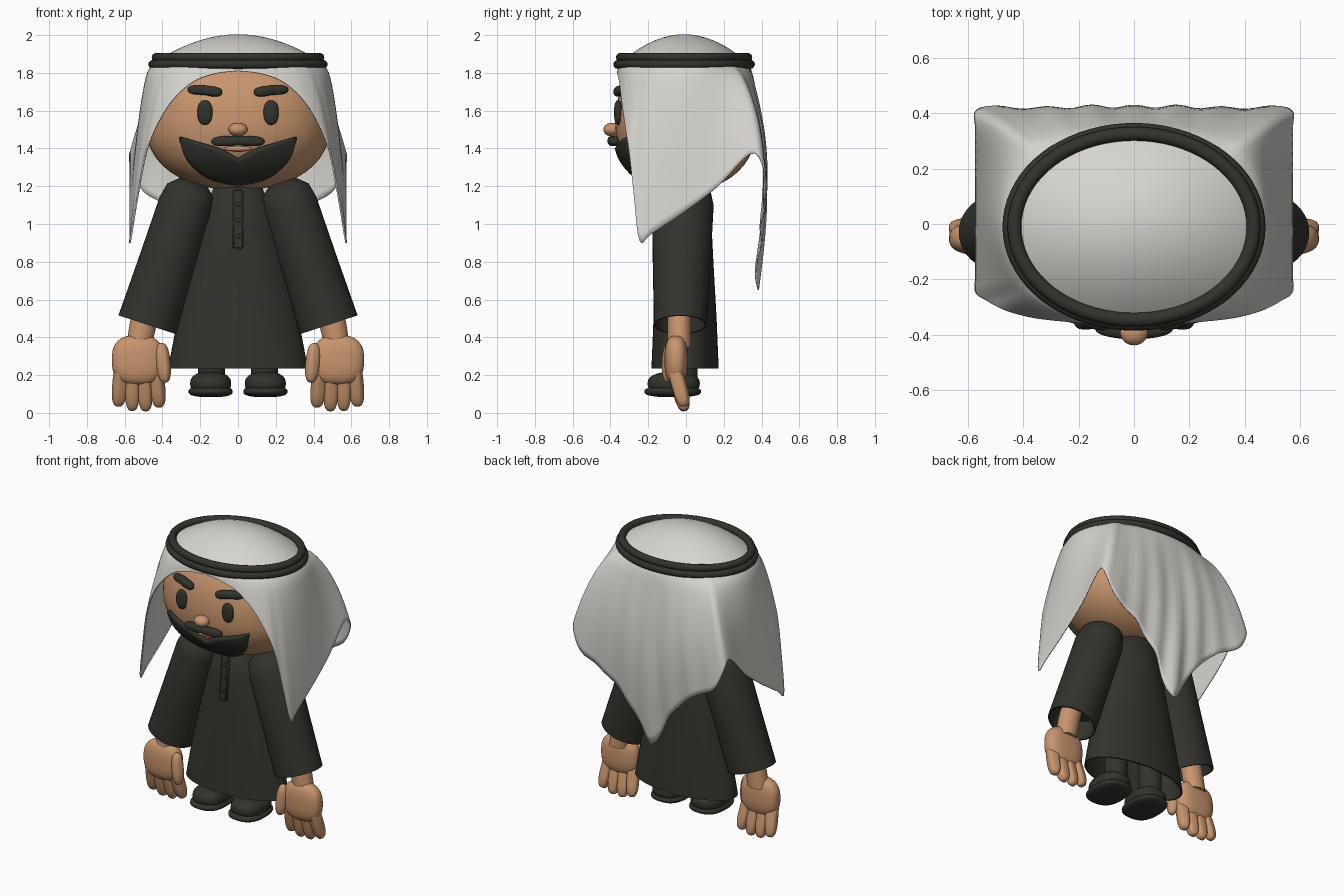
import bpy, bmesh, math
from mathutils import Vector

if "Cube" in bpy.data.objects:
    bpy.data.objects.remove(bpy.data.objects["Cube"], do_unlink=True)


def material(name, rgb):
    m = bpy.data.materials.new(name)
    m.use_nodes = True
    m.diffuse_color = (*rgb, 1)
    m.node_tree.nodes["Principled BSDF"].inputs["Base Color"].default_value = (*rgb, 1)
    return m


CLOTH = material("off_white_cloth", (0.68, 0.66, 0.62))
SKIN = material("tan_skin", (0.58, 0.30, 0.155))
DARK = material("charcoal", (0.033, 0.033, 0.026))


def finish(name, bm, mat, thickness=0, angle=50):
    bmesh.ops.recalc_face_normals(bm, faces=bm.faces)
    mesh = bpy.data.meshes.new(name)
    bm.to_mesh(mesh)
    bm.free()
    mesh.materials.append(mat)
    ob = bpy.data.objects.new(name, mesh)
    bpy.context.collection.objects.link(ob)
    if thickness:
        mod = ob.modifiers.new("thickness", 'SOLIDIFY')
        mod.thickness = thickness
        mod.offset = 0
    bpy.ops.object.select_all(action='DESELECT')
    ob.select_set(True)
    bpy.context.view_layer.objects.active = ob
    bpy.ops.object.shade_smooth_by_angle(angle=math.radians(angle))
    return ob


def skin_rings(name, rings, mat, closed=True, caps=False, thickness=0):
    """Bridge a list of equally long point rows with quads."""
    bm = bmesh.new()
    rows = [[bm.verts.new(p) for p in ring] for ring in rings]
    n = len(rows[0])
    for a, b in zip(rows, rows[1:]):
        for i in range(n if closed else n - 1):
            j = (i + 1) % n
            bm.faces.new((a[i], a[j], b[j], b[i]))
    if caps:
        bm.faces.new(rows[0])
        bm.faces.new(rows[-1])
    bmesh.ops.remove_doubles(bm, verts=bm.verts, dist=1e-5)
    return finish(name, bm, mat, thickness)


def blob(name, loc, radii, mat, power=2.0, top=1.0, quat=None):
    """Rounded superellipsoid; top stretches its upper half."""
    bm = bmesh.new()
    bmesh.ops.create_uvsphere(bm, u_segments=40, v_segments=24, radius=1)
    for v in bm.verts:
        v.co /= sum(abs(c) ** power for c in v.co) ** (1 / power)
        if v.co.z > 0:
            v.co.z *= top
        v.co = Vector(c * r for c, r in zip(v.co, radii))
    ob = finish(name, bm, mat)
    ob.location = loc
    if quat:
        ob.rotation_mode = 'QUATERNION'
        ob.rotation_quaternion = quat
    return ob


def limb(name, a, b, r, mat, power=2.5):
    """Rounded bar from a to b."""
    a, b = Vector(a), Vector(b)
    d = b - a
    return blob(name, (a + b) / 2, (r, r, d.length / 2), mat, power, quat=d.to_track_quat('Z', 'Y'))


def ellipse(cx, cy, z, rx, ry, n=56):
    return [Vector((cx + rx * math.cos(k * math.tau / n), cy + ry * math.sin(k * math.tau / n), z))
            for k in range(n)]


def spline(keys, steps):
    """Smooth path through the key points."""
    p = [Vector(k) for k in keys]
    p = [2 * p[0] - p[1]] + p + [2 * p[-1] - p[-2]]
    out = []
    for a, b, c, d in zip(p, p[1:], p[2:], p[3:]):
        for k in range(steps):
            t = k / steps
            out.append(0.5 * (2 * b + (c - a) * t + (2 * a - 5 * b + 4 * c - d) * t * t
                              + (3 * b - a - 3 * c + d) * t ** 3))
    return out + [p[-2]]


# Head
HX, HY, HZ, LOW, UP, POW = 0.49, 0.375, 1.53, 0.35, 0.42, 2.2
blob("head", (0, 0, HZ), (HX, HY, LOW), SKIN, POW, UP / LOW)


def face(x, z, out=0.0):
    """Point on the front of the head, pushed forward by out."""
    h = UP if z > HZ else LOW
    rest = 1 - abs(x / HX) ** POW - abs((z - HZ) / h) ** POW
    return Vector((x, -HY * max(rest, 0.02) ** (1 / POW) - out, z))


# Face details
blob("nose", (0, -0.392, 1.5), (0.05, 0.046, 0.036), SKIN)
blob("lower_lip", face(0, 1.398, 0.004), (0.075, 0.02, 0.014), SKIN)
for s, side in ((1, "left"), (-1, "right")):
    blob(side + "_eye", face(s * 0.175, 1.59, 0.005), (0.04, 0.022, 0.065), DARK, 2.3)
    limb(side + "_eyebrow_inner", face(s * 0.085, 1.695, 0.018), face(s * 0.2, 1.712, 0.02), 0.027, DARK)
    limb(side + "_eyebrow_outer", face(s * 0.13, 1.708, 0.016), face(s * 0.265, 1.712, 0.018), 0.026, DARK)
    limb(side + "_moustache", face(s * -0.02, 1.442, 0.03), face(s * 0.14, 1.436, 0.02), 0.027, DARK)

# Beard wraps round the lower face
upper = spline([(-0.305, 1.46), (-0.17, 1.42), (-0.09, 1.395), (0, 1.345)], 6)
lower = spline([(-0.302, 1.445), (-0.26, 1.34), (-0.15, 1.25), (0, 1.213)], 6)
upper += [Vector((-p.x, p.y)) for p in upper[-2::-1]]
lower += [Vector((-p.x, p.y)) for p in lower[-2::-1]]
rows = [[face(*u.lerp(l, k / 8), 0.008) for u, l in zip(upper, lower)] for k in range(9)]
skin_rings("beard", rows, DARK, closed=False, thickness=0.035)

# Headscarf: half of the hem, from front arch to side point to back point
hem = spline([(0, -0.36, 1.81), (0.12, -0.36, 1.795), (0.24, -0.35, 1.75), (0.35, -0.338, 1.65),
              (0.43, -0.32, 1.52), (0.485, -0.3, 1.38), (0.53, -0.275, 1.15), (0.57, -0.245, 0.91),
              (0.57, -0.18, 0.95), (0.57, 0, 1.07), (0.57, 0.17, 1.2), (0.57, 0.34, 1.37),
              (0.57, 0.41, 1.31), (0.5, 0.42, 1.17), (0.33, 0.41, 1.07), (0.16, 0.39, 0.9),
              (0.05, 0.375, 0.7), (0, 0.37, 0.65)], 5)
hem += [Vector((-p.x, p.y, p.z)) for p in hem[-2:0:-1]]
BAND_Z = 1.84
rings = []
for k in range(9):        # crown dome
    rho = k / 9
    ring = []
    for p in hem:
        a = math.atan2(p.y / 0.4, p.x / 0.57)
        ring.append((0.455 * rho * math.cos(a), 0.345 * rho * math.sin(a) - 0.01,
                     BAND_Z + 0.16 * (1 - rho * rho)))
    rings.append(ring)
for k in range(21):       # hanging cloth
    s = k / 20
    ring = []
    for p in hem:
        a = math.atan2(p.y / 0.4, p.x / 0.57)
        top = Vector((0.455 * math.cos(a), 0.345 * math.sin(a) - 0.01, BAND_Z))
        q = top.lerp(p, s ** 0.55)
        q.z = BAND_Z + (p.z - BAND_Z) * s
        back = max(0, math.sin(a)) ** 4
        q.y += back * (0.06 * math.sin(math.pi * s) + 0.012 * s * math.cos(p.x * 38))
        ring.append(q)
    rings.append(ring)
skin_rings("headscarf", rings, CLOTH, thickness=0.008)

# Double cord round the crown
for name, z, rx, ry in (("lower_cord", 1.845, 0.45, 0.35), ("upper_cord", 1.882, 0.432, 0.336)):
    loops = []
    for k in range(13):
        t = k * math.tau / 12
        w = 0.025 * math.cos(t)
        loops.append(ellipse(0, -0.01, z + 0.024 * math.sin(t), rx + w, ry + w, 72))
    skin_rings(name, loops, DARK)

# Robe, hollow at the hem
profile = [(1.22, 0.07, 0.07), (1.19, 0.13, 0.115), (1.0, 0.2, 0.14), (0.8, 0.248, 0.15),
           (0.5, 0.32, 0.167), (0.235, 0.37, 0.178), (0.235, 0.36, 0.168), (0.45, 0.3, 0.14)]
skin_rings("robe", [ellipse(0, -0.005, z, rx, ry) for z, rx, ry in profile], DARK, caps=True)

# Button placket
bm = bmesh.new()
bmesh.ops.create_cube(bm, size=1)
for v in bm.verts:
    v.co = Vector((v.co.x * 0.06, v.co.y * 0.024, v.co.z * 0.32))
bmesh.ops.bevel(bm, geom=bm.edges[:], offset=0.009, segments=3, affect='EDGES')
placket = finish("placket", bm, DARK)
placket.location = (0, -0.145, 1.025)
placket.rotation_euler.x = -0.09
for i, z in enumerate((1.105, 1.02, 0.935)):
    blob("button_%d" % (i + 1), (0, -0.158 + (z - 1.025) * 0.09, z), (0.012, 0.006, 0.012), DARK)

# Arms, hands, legs and shoes
sleeve = [(0.06, 0.03, 0.03), (0.045, 0.08, 0.085), (0.0, 0.13, 0.145), (-0.08, 0.147, 0.163),
          (-0.4, 0.152, 0.153), (-0.745, 0.16, 0.14), (-0.745, 0.15, 0.13), (-0.62, 0.12, 0.11)]
for s, side in ((1, "left"), (-1, "right")):
    rings = [ellipse(0, -0.015 + z * 0.02, z, rx, ry, 40) for z, rx, ry in sleeve]
    arm = skin_rings(side + "_sleeve", rings, DARK, caps=True)
    arm.location = (s * 0.25, 0, 1.175)
    arm.rotation_euler.y = -s * 0.315

    wrist = [ellipse(s * x, -0.035, z, r, 0.062, 32) for x, z, r in
             ((0.47, 0.6, 0.07), (0.5, 0.48, 0.072), (0.525, 0.35, 0.068))]
    skin_rings(side + "_wrist", wrist, SKIN, caps=True)
    blob(side + "_palm", (s * 0.53, -0.052, 0.28), (0.138, 0.062, 0.132), SKIN, 2.6)
    limb(side + "_thumb", (s * 0.405, -0.085, 0.37), (s * 0.385, -0.095, 0.16), 0.036, SKIN)
    fingers = ((0.44, 0.415, 0.03), (0.5, 0.487, 0.01), (0.56, 0.56, 0.012), (0.615, 0.635, 0.035))
    for i, (base, tip, z) in enumerate(fingers):
        limb("%s_finger_%d" % (side, i + 1), (s * base, -0.07, 0.27), (s * tip, -0.005, z), 0.038, SKIN, 3)

    leg = [ellipse(s * 0.14, -0.01, z, 0.072, 0.072, 32) for z in (0.16, 0.46)]
    skin_rings(side + "_leg", leg, DARK, caps=True)
    blob(side + "_shoe", (s * 0.145, -0.065, 0.155), (0.108, 0.138, 0.062), DARK, 2.5)
    blob(side + "_sole", (s * 0.145, -0.07, 0.113), (0.117, 0.15, 0.03), DARK, 2.6)
